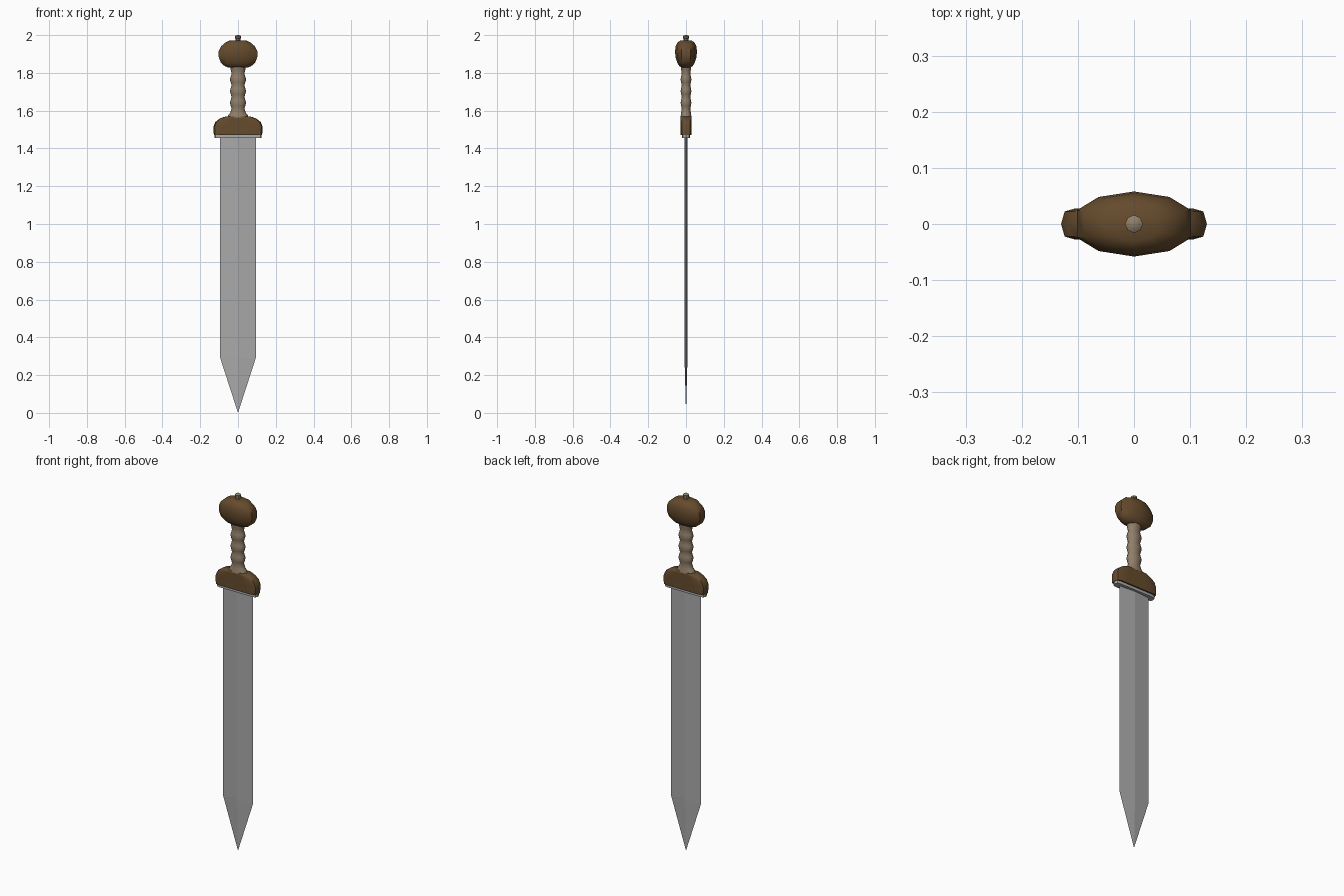
import bpy, bmesh, math

if "Cube" in bpy.data.objects:
    bpy.data.objects.remove(bpy.data.objects["Cube"])


def material(name, colour):
    m = bpy.data.materials.new(name)
    m.use_nodes = True
    m.diffuse_color = (*colour, 1)
    m.node_tree.nodes["Principled BSDF"].inputs["Base Color"].default_value = (*colour, 1)
    return m


steel = material("steel", (0.40, 0.40, 0.40))
wood = material("dark wood", (0.13, 0.07, 0.026))
bone = material("bone", (0.28, 0.21, 0.14))


def circle(n):
    return [(math.cos(math.tau * i / n), math.sin(math.tau * i / n)) for i in range(n)]


def mirrored(quarter):
    """Full outline from points running from the +x side towards the +y side."""
    half = quarter + [(-x, y) for x, y in reversed(quarter) if x > 0]
    return half + [(-x, -y) for x, y in half if y > 0]


def loft(name, outline, levels, mat, smooth=None):
    """Stack scaled copies of an outline; each level is (z, half width, half depth)."""
    bm = bmesh.new()
    rings = [[bm.verts.new((x * rx, y * ry, z)) for x, y in outline] for z, rx, ry in levels]
    n = len(outline)
    for a, b in zip(rings, rings[1:]):
        for i in range(n):
            j = (i + 1) % n
            bm.faces.new((a[i], a[j], b[j], b[i]))
    bm.faces.new(rings[0][::-1])
    bm.faces.new(rings[-1])
    bmesh.ops.remove_doubles(bm, verts=bm.verts, dist=1e-5)
    bmesh.ops.recalc_face_normals(bm, faces=bm.faces)
    mesh = bpy.data.meshes.new(name)
    bm.to_mesh(mesh)
    bm.free()
    mesh.materials.append(mat)
    ob = bpy.data.objects.new(name, mesh)
    bpy.context.collection.objects.link(ob)
    if smooth:
        bpy.ops.object.select_all(action="DESELECT")
        ob.select_set(True)
        bpy.context.view_layer.objects.active = ob
        bpy.ops.object.shade_smooth_by_angle(angle=math.radians(smooth))
    return ob


# Blade: diamond section tapering to a point
loft("blade", circle(4), [(0, 0, 0), (0.29, 0.094, 0.008), (1.47, 0.094, 0.008)], steel)

# Guard plate and guard share a rounded, long outline
guard_outline = mirrored([(1, 0), (0.95, 0.8), (0.8, 1), (0.4, 1)])
loft("guard_plate", guard_outline, [(1.455, 0.125, 0.02), (1.472, 0.125, 0.02)], steel, 40)
loft("guard", guard_outline,
     [(1.47, 0.128, 0.028), (1.515, 0.13, 0.028), (1.54, 0.12, 0.028),
      (1.557, 0.098, 0.028), (1.567, 0.075, 0.028), (1.57, 0.05, 0.026)], wood, 50)

# Grip: flared ends with finger ridges between
levels = [(1.565, 0.056, 0.03), (1.577, 0.052, 0.029), (1.588, 0.042, 0.027)]
for i in range(13):
    swell = 0.5 - 0.5 * math.cos(math.tau * i / 4)
    levels.append((1.61 + i * 0.0155, 0.034 + 0.009 * swell, 0.024 + 0.006 * swell))
levels += [(1.815, 0.038, 0.027), (1.84, 0.044, 0.03)]
loft("grip", circle(10), levels, bone, 60)

# Pommel: faceted flattened bulb
pommel_outline = mirrored([(1, 0.42), (0.62, 0.83), (0, 1)])
loft("pommel", pommel_outline,
     [(1.828, 0.05, 0.022), (1.836, 0.07, 0.035), (1.853, 0.091, 0.046),
      (1.885, 0.102, 0.056), (1.915, 0.102, 0.058), (1.94, 0.09, 0.055),
      (1.96, 0.069, 0.046), (1.971, 0.045, 0.03)], wood, 50)

# Button on top of the pommel
loft("pommel_button", circle(8),
     [(1.965, 0.012, 0.012), (1.982, 0.012, 0.012), (1.984, 0.016, 0.016),
      (1.994, 0.016, 0.016), (2.0, 0.008, 0.008)], bone, 40)
